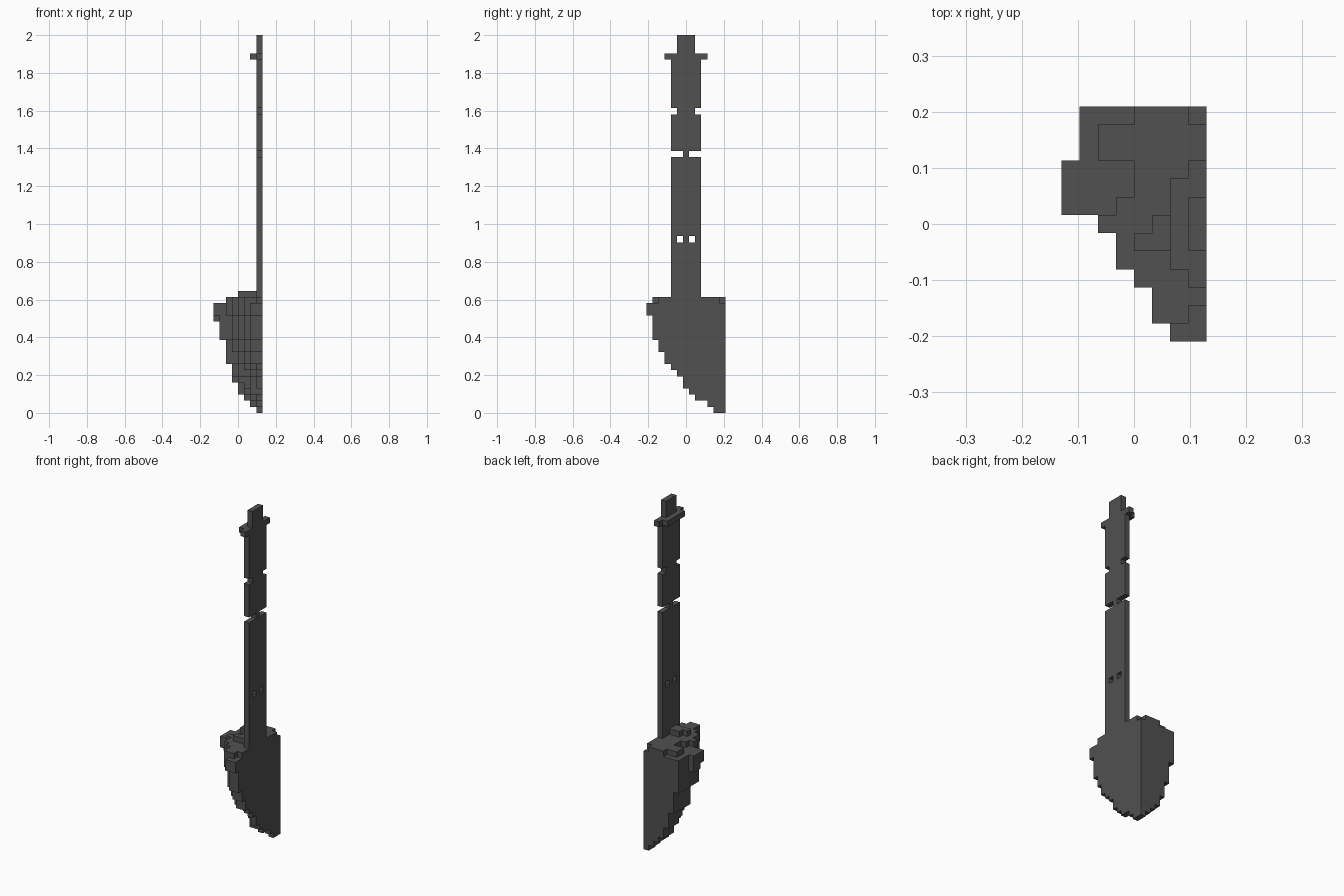
import bpy, bmesh, math
from mathutils import Vector

cube = bpy.data.objects.get("Cube")
if cube:
    bpy.data.objects.remove(cube, do_unlink=True)

S = 2 / 62                       # block size
NX, NY = 8, 13                   # grid size in plan

mat = bpy.data.materials.new("dark_grey")
mat.use_nodes = True
colour = (0.082, 0.082, 0.082, 1)
mat.diffuse_color = colour
mat.node_tree.nodes["Principled BSDF"].inputs["Base Color"].default_value = colour


def box(xs, ys, zs):
    """Cells in inclusive index ranges."""
    return {(i, j, k) for i in range(xs[0], xs[1] + 1)
            for j in range(ys[0], ys[1] + 1) for k in range(zs[0], zs[1] + 1)}


def layer(widths, k):
    """One layer: row widths from the flat back forward, flush with the flat side."""
    return {(i, NY - 1 - d, k) for d, w in enumerate(widths) for i in range(NX - w, NX)}


# Head: a quarter bowl that widens upward, with two flat sides
rim = [7, 7, 7, 7, 7, 7, 6, 5, 5, 4, 3, 3, 2]
spans = [(1, 2), (2, 3), (3, 5), (4, 6), (4, 7), (5, 7), (5, 8), (5, 9), (6, 10),
         (6, 10), (6, 11), (6, 11), (7, 12), (7, 12), (7, 12), (7, 12), (7, 13), (7, 13)]
head = set()
for k, (a, b) in enumerate(spans):
    head |= layer([max(1, round(a / 7 * rim[int((d + 0.5) * NY / b)])) for d in range(b)], k)
head |= box((0, 0), (7, 9), (16, 17)) | box((0, 0), (8, 9), (15, 15))   # side lump
# Uneven top
head |= layer([4, 6, 6, 4, 4, 5, 6, 5, 5, 4, 3, 3], 18)
head -= {(7, 12, 18), (7, 1, 18)}
head |= {(4, 5, 19), (5, 5, 19), (5, 6, 19), (6, 5, 19), (6, 6, 19)}

# Handle with a pair of holes and two narrowed necks
handle = box((7, 7), (4, 8), (19, 57))
handle -= {(7, 5, 28), (7, 7, 28)}
handle -= box((7, 7), (4, 5), (42, 42)) | box((7, 7), (7, 8), (42, 42))
handle -= {(7, 4, 49), (7, 8, 49)}

# Crossbar and end tip
crossbar = box((7, 7), (3, 9), (58, 58)) | box((6, 6), (4, 8), (58, 58))
tip = box((7, 7), (5, 7), (59, 61))

parts = {"head": head, "handle": handle, "crossbar": crossbar, "handle_tip": tip}
everything = set().union(*parts.values())
origin = Vector((-NX / 2, -NY / 2, 0))


def build(name, cells):
    """Mesh the exposed block faces and merge coplanar ones."""
    bm = bmesh.new()
    for cell in sorted(cells):
        for axis in range(3):
            u, v = Vector(), Vector()
            u[(axis + 1) % 3] = v[(axis + 2) % 3] = 0.5
            for sign in (-1, 1):
                n = Vector()
                n[axis] = sign
                if tuple(c + int(m) for c, m in zip(cell, n)) in everything:
                    continue
                mid = Vector(cell) + Vector((0.5, 0.5, 0.5)) + n / 2 + origin
                ring = [mid - u - v, mid + u - v, mid + u + v, mid - u + v]
                bm.faces.new([bm.verts.new(p * S) for p in ring[::sign]])
    bmesh.ops.remove_doubles(bm, verts=bm.verts[:], dist=S / 100)
    bmesh.ops.dissolve_limit(bm, angle_limit=math.radians(1),
                             verts=bm.verts[:], edges=bm.edges[:])
    mesh = bpy.data.meshes.new(name)
    bm.to_mesh(mesh)
    bm.free()
    mesh.materials.append(mat)
    bpy.context.collection.objects.link(bpy.data.objects.new(name, mesh))


for name, cells in parts.items():
    build(name, cells)
